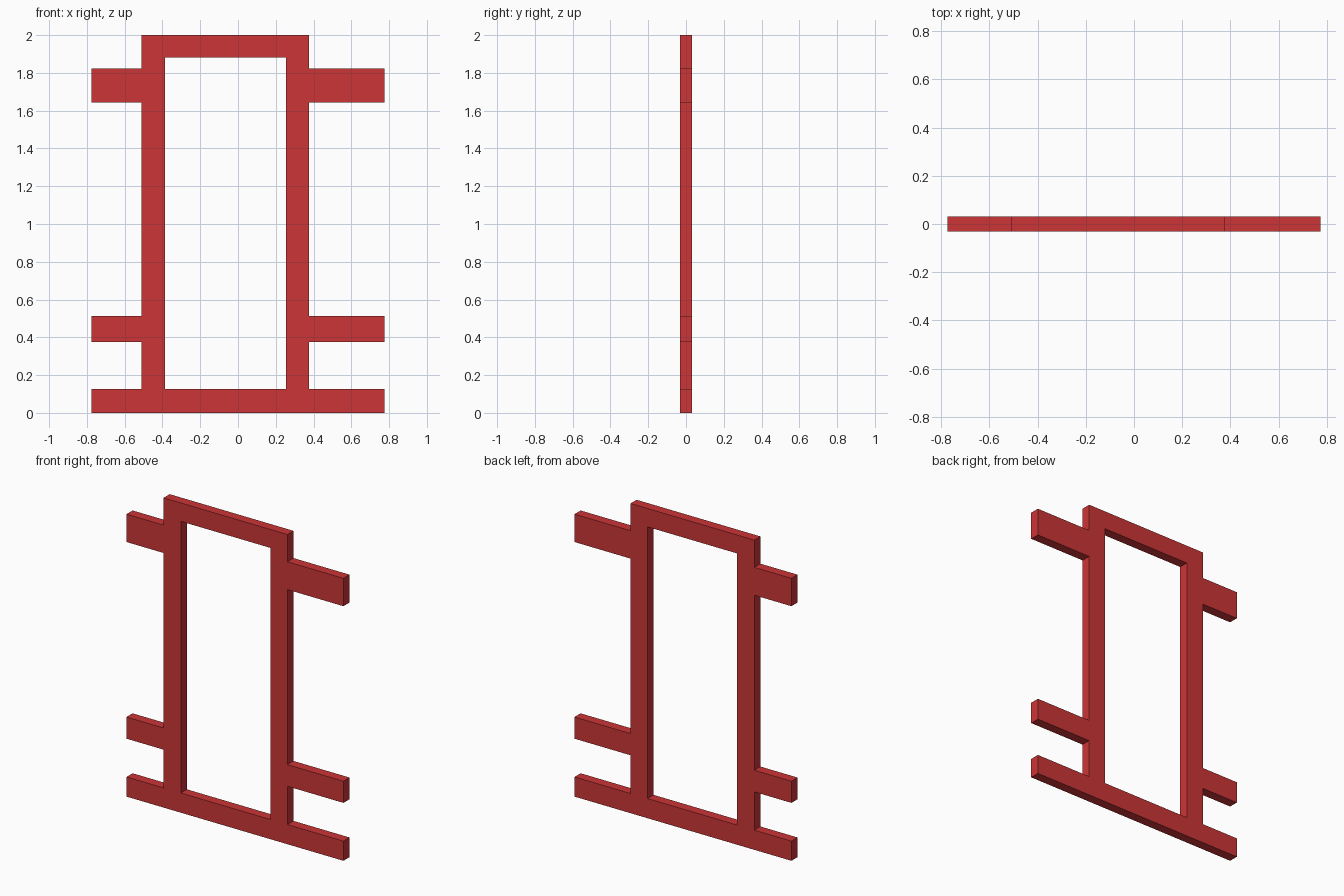
import bpy
import bmesh

cube = bpy.data.objects.get("Cube")
if cube:
    bpy.data.objects.remove(cube, do_unlink=True)

red = bpy.data.materials.new("red paint")
red.use_nodes = True
color = (0.60, 0.035, 0.037, 1)
red.diffuse_color = color
red.node_tree.nodes["Principled BSDF"].inputs["Base Color"].default_value = color

HALF_DEPTH = 0.031
END = 0.775                                   # reach of the side rails
LEFT_POST = (0.253, 0.375)
RIGHT_POST = (-0.51, -0.386)
SILL, LOW_RAIL = (0, 0.127), (0.374, 0.514)
HIGH_RAIL, HEADER = (1.644, 1.824), (1.881, 2)

# Bars of the frame as (x range, z range)
bars = [
    (RIGHT_POST, (0, 2)),
    (LEFT_POST, (0, 2)),
    ((RIGHT_POST[0], LEFT_POST[1]), HEADER),
    ((-END, END), SILL),
]
for rail in (LOW_RAIL, HIGH_RAIL):
    bars += [((-END, RIGHT_POST[0]), rail), ((LEFT_POST[1], END), rail)]

xs = sorted({x for bar in bars for x in bar[0]})
zs = sorted({z for bar in bars for z in bar[1]})


def covered(x, z):
    return any(a < x < b and c < z < d for (a, b), (c, d) in bars)


# Front sheet: fill every grid cell that lies on a bar
bm = bmesh.new()
for x0, x1 in zip(xs, xs[1:]):
    for z0, z1 in zip(zs, zs[1:]):
        if covered((x0 + x1) / 2, (z0 + z1) / 2):
            corners = [(x0, z0), (x1, z0), (x1, z1), (x0, z1)]
            bm.faces.new([bm.verts.new((x, -HALF_DEPTH, z)) for x, z in corners])
bmesh.ops.remove_doubles(bm, verts=bm.verts, dist=0.0001)

# Thicken the sheet into one seamless solid
result = bmesh.ops.extrude_face_region(bm, geom=bm.faces[:], use_keep_orig=True)
moved = [v for v in result["geom"] if isinstance(v, bmesh.types.BMVert)]
bmesh.ops.translate(bm, verts=moved, vec=(0, 2 * HALF_DEPTH, 0))
bmesh.ops.recalc_face_normals(bm, faces=bm.faces)

mesh = bpy.data.meshes.new("door_frame_with_rails")
bm.to_mesh(mesh)
bm.free()
mesh.materials.append(red)
frame = bpy.data.objects.new("door_frame_with_rails", mesh)
bpy.context.collection.objects.link(frame)
